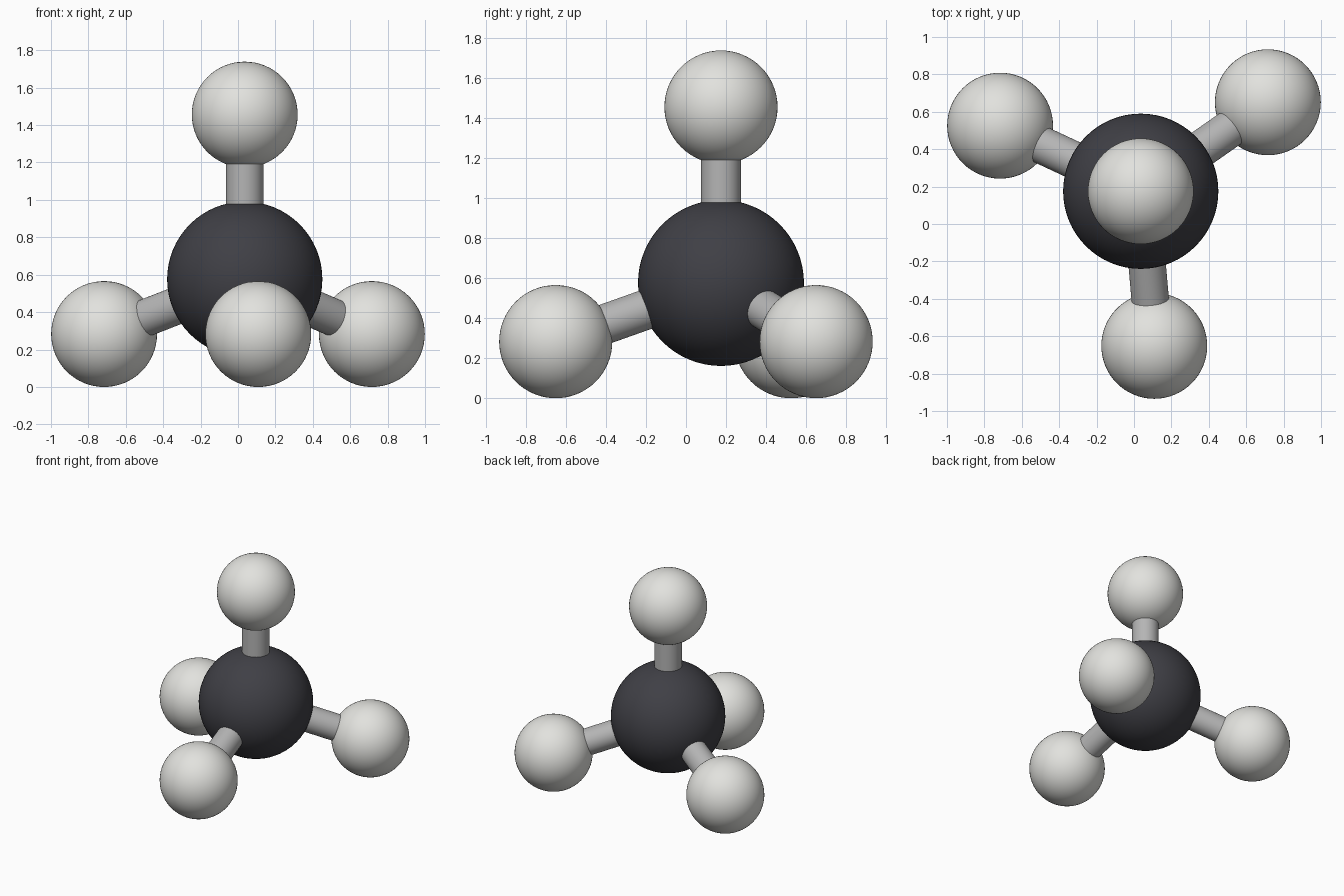
import bpy
import math
from mathutils import Vector

if "Cube" in bpy.data.objects:
    bpy.data.objects.remove(bpy.data.objects["Cube"])

CENTRE = Vector((0.036, 0.175, 0.576))
BOND_LENGTH = 0.88
CORE_RADIUS, OUTER_RADIUS, BOND_RADIUS = 0.415, 0.283, 0.1


def material(name, rgb):
    m = bpy.data.materials.new(name)
    m.diffuse_color = (*rgb, 1)
    m.use_nodes = True
    m.node_tree.nodes["Principled BSDF"].inputs["Base Color"].default_value = m.diffuse_color
    return m


charcoal = material("charcoal", (0.05, 0.05, 0.06))
off_white = material("off_white", (0.76, 0.76, 0.73))
grey = material("grey", (0.46, 0.46, 0.46))


def finish(name, mat):
    ob = bpy.context.object
    ob.name = name
    ob.data.materials.append(mat)
    bpy.ops.object.shade_smooth_by_angle(angle=math.radians(40))
    return ob


def ball(name, centre, radius, mat):
    bpy.ops.mesh.primitive_uv_sphere_add(
        segments=64, ring_count=32, radius=radius, location=centre)
    return finish(name, mat)


def rod(name, a, b, mat):
    d = b - a
    bpy.ops.mesh.primitive_cylinder_add(
        vertices=48, radius=BOND_RADIUS, depth=d.length, location=(a + b) / 2,
        rotation=d.to_track_quat('Z', 'Y').to_euler())
    return finish(name, mat)


# Tetrahedral directions: one straight up, three spread around below
directions = {"top": Vector((0, 0, 1))}
low = math.sqrt(8) / 3
for label, azimuth in (("right", 35), ("left", 155), ("front", 275)):
    t = math.radians(azimuth)
    directions[label] = Vector((low * math.cos(t), low * math.sin(t), -1 / 3))

# Central atom
ball("central_atom", CENTRE, CORE_RADIUS, charcoal)

# Outer atoms and the bonds, whose ends are sunk inside the balls
for label, d in directions.items():
    ball(label + "_atom", CENTRE + d * BOND_LENGTH, OUTER_RADIUS, off_white)
    rod(label + "_bond", CENTRE + d * (CORE_RADIUS - 0.06),
        CENTRE + d * (BOND_LENGTH - OUTER_RADIUS + 0.06), grey)
